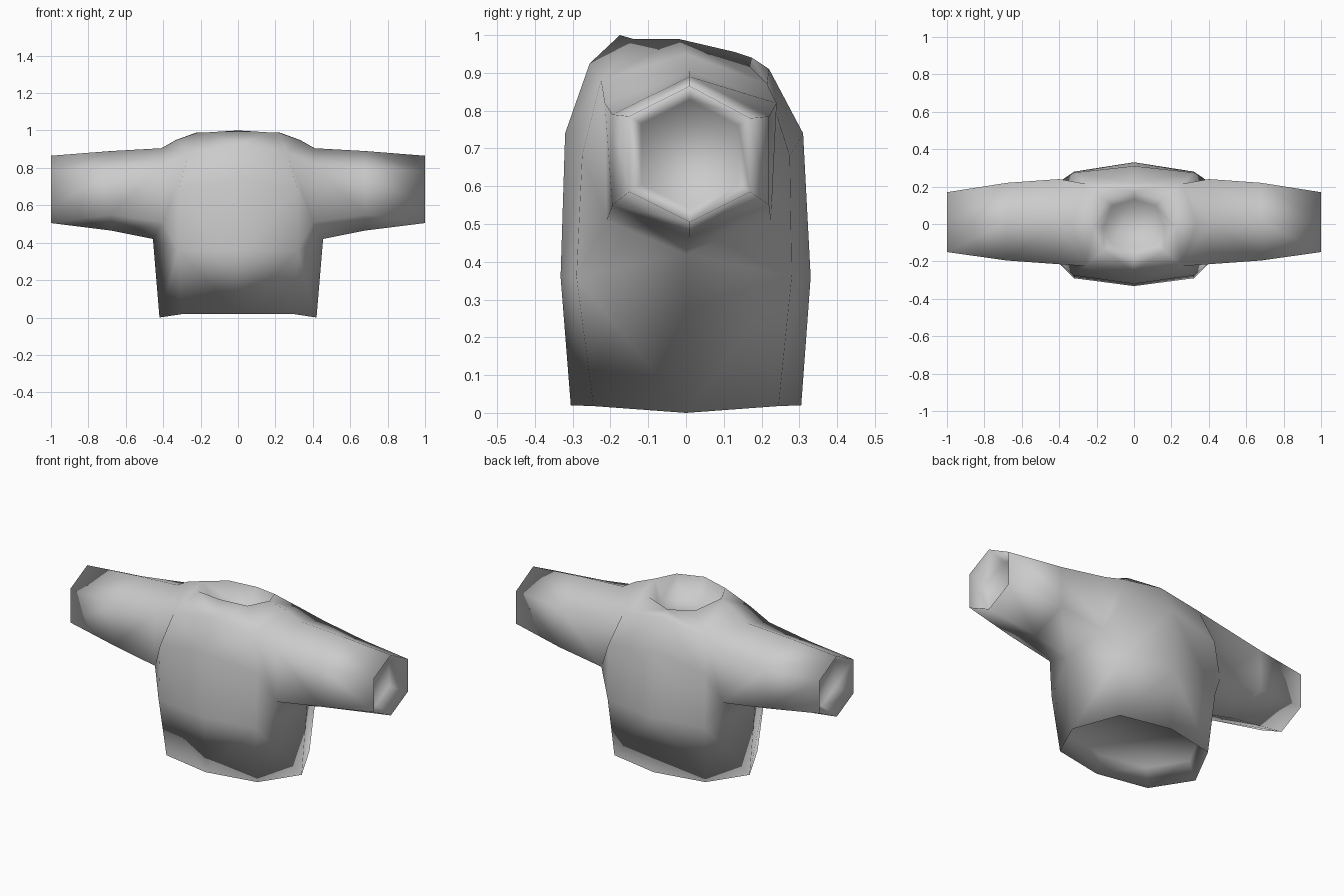
import bpy, bmesh
from mathutils import Vector

cube = bpy.data.objects.get("Cube")
if cube:
    bpy.data.objects.remove(cube, do_unlink=True)

fabric = bpy.data.materials.new("light grey fabric")
fabric.use_nodes = True
colour = (0.6, 0.6, 0.6, 1)
fabric.diffuse_color = colour
fabric.node_tree.nodes["Principled BSDF"].inputs["Base Color"].default_value = colour

bm = bmesh.new()


def ring(points):
    return [bm.verts.new(p) for p in points]


def strip(a, b, closed=False):
    """Join two equal rows of vertices with quads."""
    n = len(a)
    for i in range(n if closed else n - 1):
        j = (i + 1) % n
        bm.faces.new((a[i], a[j], b[j], b[i]))


def recess(rim, centre, scale, offset, closed):
    """Sink a closed pocket into an opening."""
    c = Vector(centre)
    floor = ring([c + (v.co - c) * scale + Vector(offset) for v in rim])
    strip(rim, floor, closed)
    bm.faces.new(floor)


# Left half of the body: vertical columns from hem to neckline
front = ring([(0, -.305, .02), (0, -.332, .36), (0, -.32, .74), (0, -.255, .925), (0, -.175, 1)])
front_side = ring([(.30, -.245, .018), (.32, -.29, .36), (.32, -.275, .68), (.26, -.225, .88), (.16, -.14, .99)])
back_side = ring([(.30, .245, .018), (.32, .28, .36), (.32, .275, .68), (.26, .215, .87), (.15, .13, .955)])
back = ring([(0, .305, .02), (0, .33, .36), (0, .31, .74), (0, .22, .91), (0, .175, .94)])
hem, shoulder, neck = ring([(.42, 0, 0), (.33, 0, .95), (.22, -.02, .99)])
strip(front, front_side)
strip(back_side, back)

# Sleeve: six-sided rings from armhole to cuff
root = ring([(.41, .01, .905), (.40, -.215, .82), (.40, -.21, .51), (.455, 0, .42), (.40, .225, .51), (.40, .24, .82)])
mid = ring([(.68, .01, .89), (.68, -.195, .79), (.68, -.195, .55), (.68, .01, .465), (.68, .22, .55), (.68, .22, .785)])
cuff = ring([(1, .01, .865), (1, -.15, .785), (1, -.15, .585), (1, .01, .505), (1, .17, .585), (1, .17, .78)])
strip(root, mid, True)
strip(mid, cuff, True)

# Panels between the body columns and the armhole
for col, upper, lower in ((front_side, root[1], root[2]), (back_side, root[5], root[4])):
    path = [hem, root[3], lower, upper]
    strip(path, col[:4])
    bm.faces.new((col[3], upper, root[0], shoulder))
    bm.faces.new((col[3], shoulder, neck, col[4]))

# Pockets at the cuff, neckline and hem
recess(cuff, (1, .01, .685), .8, (-.1, 0, 0), True)
recess([front[4], front_side[4], neck, back_side[4], back[4]], (0, 0, .97), .75, (0, 0, -.1), False)
recess([front[0], front_side[0], hem, back_side[0], back[0]], (0, 0, .02), .9, (0, 0, .1), False)

bmesh.ops.recalc_face_normals(bm, faces=bm.faces)
for f in bm.faces:
    f.smooth = True
mesh = bpy.data.meshes.new("shirt")
bm.to_mesh(mesh)
bm.free()
mesh.materials.append(fabric)
shirt = bpy.data.objects.new("shirt", mesh)
bpy.context.collection.objects.link(shirt)

# Mirror to make the right half
mirror = shirt.modifiers.new("mirror", 'MIRROR')
mirror.use_axis[0] = True
mirror.merge_threshold = 0.001
